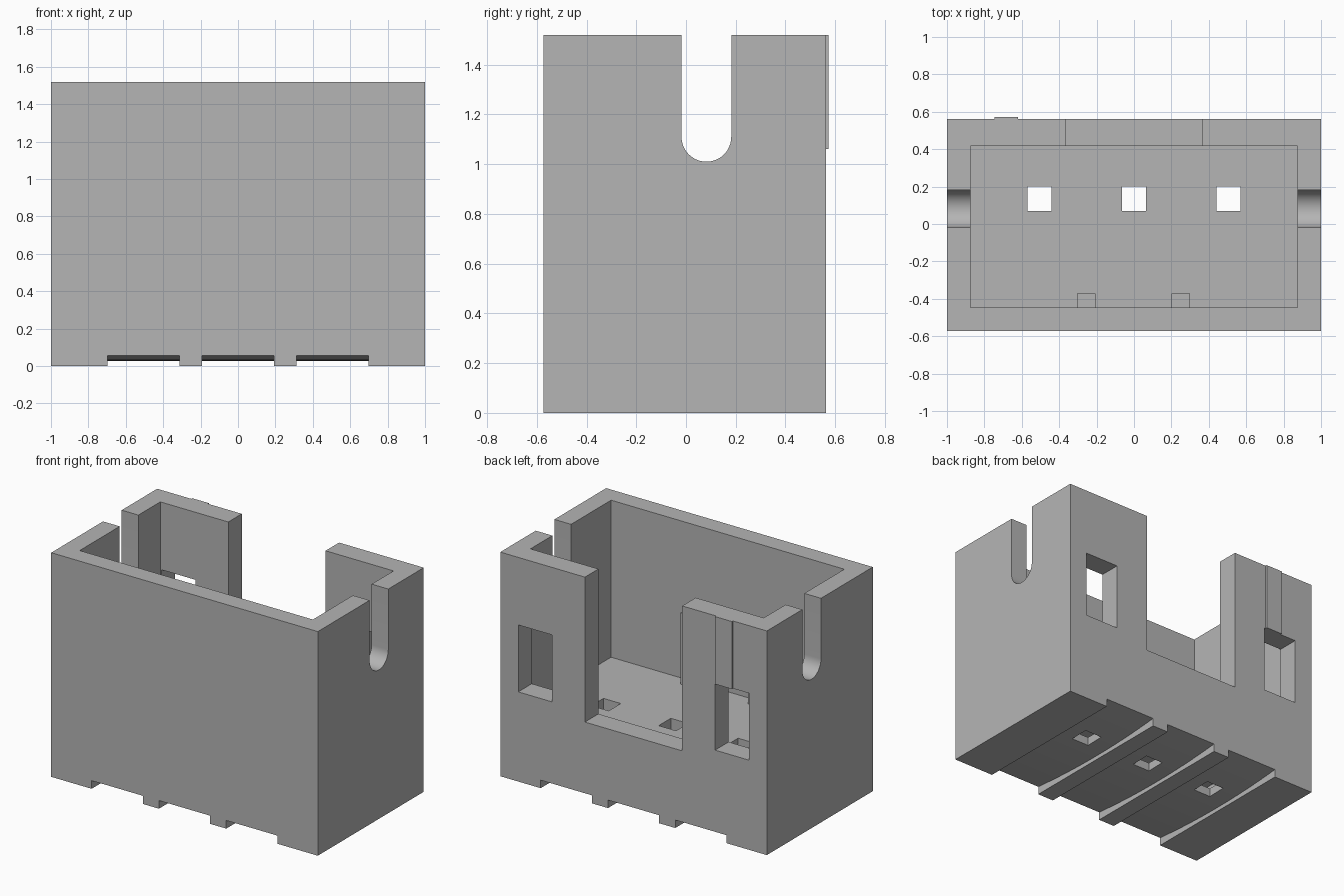
import bpy, bmesh, math

cube = bpy.data.objects.get("Cube")
if cube:
    bpy.data.objects.remove(cube, do_unlink=True)

grey = bpy.data.materials.new("plain grey")
grey.use_nodes = True
grey.diffuse_color = (0.46, 0.46, 0.46, 1)
grey.node_tree.nodes["Principled BSDF"].inputs["Base Color"].default_value = grey.diffuse_color


def prism(name, profile, x0, x1):
    """Extrude a (y, z) profile along x."""
    bm = bmesh.new()
    face = bm.faces.new([bm.verts.new((x0, y, z)) for y, z in profile])
    new = bmesh.ops.extrude_face_region(bm, geom=[face])["geom"]
    verts = [v for v in new if isinstance(v, bmesh.types.BMVert)]
    bmesh.ops.translate(bm, vec=(x1 - x0, 0, 0), verts=verts)
    bmesh.ops.recalc_face_normals(bm, faces=bm.faces)
    mesh = bpy.data.meshes.new(name)
    bm.to_mesh(mesh)
    bm.free()
    mesh.materials.append(grey)
    obj = bpy.data.objects.new(name, mesh)
    bpy.context.collection.objects.link(obj)
    return obj


def box(name, x0, x1, y0, y1, z0, z1):
    return prism(name, [(y0, z0), (y1, z0), (y1, z1), (y0, z1)], x0, x1)


FRONT, BACK, TOP, FLOOR = -0.573, 0.562, 1.52, 0.455
IN_X, IN_FRONT, IN_BACK = 0.875, -0.447, 0.417
body = box("open_box_body", -1, 1, FRONT, BACK, 0, TOP)

# Main well, and the closed cavity beneath its floor
cutters = [
    box("well_cutter", -IN_X, IN_X, IN_FRONT, IN_BACK, FLOOR, 2),
    box("cavity_cutter", -IN_X, IN_X, IN_FRONT, IN_BACK, 0.085, 0.38),
    # Wide opening in the back wall
    box("back_opening_cutter", -0.365, 0.365, 0.3, 0.8, 0.537, 2),
]

# Windows in the back wall, and round-ended slots in the side walls
slot = [(0.182, 1.8), (-0.018, 1.8)]
slot += [(0.082 - 0.1 * math.cos(a), 1.11 - 0.1 * math.sin(a))
         for a in (math.pi * i / 24 for i in range(25))]
for side in (-1, 1):
    xs = sorted((side * 0.612, side * 0.865))
    cutters.append(box("window_cutter", *xs, 0.3, 0.8, 0.608, 1.062))
    xs = sorted((side * 0.8, side * 1.2))
    cutters.append(prism("slot_cutter", slot, *xs))

# Bowed grooves under the base, each with a square through hole
bow = [(-0.62 + 1.24 * i / 32) for i in range(33)]
groove = [(y, 0.027 + 0.028 * (y / 0.57) ** 2) for y in bow]
groove += [(0.62, -0.2), (-0.62, -0.2)]
for x in (-0.505, 0, 0.505):
    cutters.append(prism("groove_cutter", groove, x - 0.192, x + 0.192))
    cutters.append(box("hole_cutter", x - 0.065, x + 0.065, 0.07, 0.2, -0.1, 0.6))

bpy.ops.object.select_all(action="DESELECT")
bpy.context.view_layer.objects.active = body
body.select_set(True)
for cutter in cutters:
    cutter.hide_render = True
    mod = body.modifiers.new("cut", "BOOLEAN")
    mod.operation = "DIFFERENCE"
    mod.solver = "EXACT"
    mod.object = cutter
    bpy.ops.object.modifier_apply(modifier=mod.name)
for cutter in cutters:
    bpy.data.objects.remove(cutter, do_unlink=True)
bpy.ops.object.shade_smooth_by_angle(angle=math.radians(30))

# Upright ribs on the inside of the front wall
for name, x in (("right_inner_rib", -0.255), ("left_inner_rib", 0.25)):
    box(name, x - 0.05, x + 0.05, IN_FRONT - 0.01, -0.372, FLOOR - 0.01, 0.94)

# Thin raised strip on the back, above one window
box("back_strip", -0.745, -0.62, BACK - 0.02, 0.573, 1.062, TOP)
